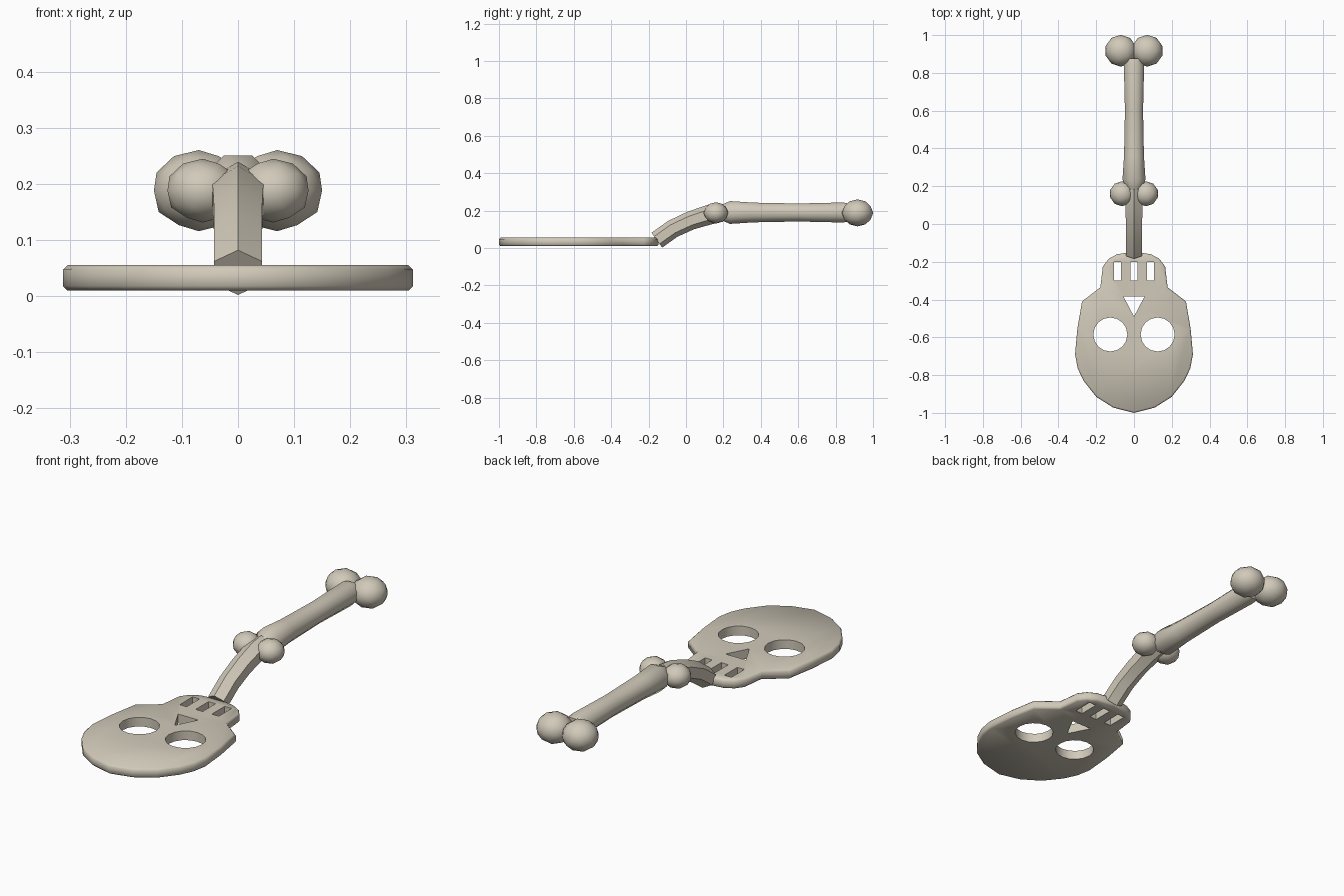
import bpy, bmesh, math
from mathutils import Vector

if "Cube" in bpy.data.objects:
    bpy.data.objects.remove(bpy.data.objects["Cube"], do_unlink=True)

bone = bpy.data.materials.new("aged_bone")
bone.use_nodes = True
bone.diffuse_color = (0.64, 0.59, 0.49, 1)
bone.node_tree.nodes["Principled BSDF"].inputs["Base Color"].default_value = (0.64, 0.59, 0.49, 1)


def make(name, bm):
    bmesh.ops.recalc_face_normals(bm, faces=bm.faces[:])
    mesh = bpy.data.meshes.new(name)
    bm.to_mesh(mesh)
    bm.free()
    obj = bpy.data.objects.new(name, mesh)
    bpy.context.collection.objects.link(obj)
    mesh.materials.append(bone)
    return obj


def smooth(obj, angle):
    bpy.ops.object.select_all(action='DESELECT')
    obj.select_set(True)
    bpy.context.view_layer.objects.active = obj
    bpy.ops.object.shade_smooth_by_angle(angle=math.radians(angle))


def add_prism(bm, points, z0, z1):
    face = bm.faces.new([bm.verts.new((x, y, z0)) for x, y in points])
    new = bmesh.ops.extrude_face_region(bm, geom=[face])["geom"]
    bmesh.ops.translate(bm, verts=[v for v in new if isinstance(v, bmesh.types.BMVert)],
                        vec=(0, 0, z1 - z0))


def tube(name, path, sides, phase, angle):
    """Loft a regular polygon along (y, z, radius) stations in the x = 0 plane."""
    bm = bmesh.new()
    rings = []
    for i, (y, z, r) in enumerate(path):
        a, b = path[max(i - 1, 0)], path[min(i + 1, len(path) - 1)]
        along = Vector((0, b[0] - a[0], b[1] - a[1])).normalized()
        up = Vector((1, 0, 0)).cross(along)
        ring = []
        for k in range(sides):
            t = 2 * math.pi * (k + phase) / sides
            ring.append(bm.verts.new(Vector((r * math.sin(t), y, z)) + up * r * math.cos(t)))
        rings.append(ring)
    for low, high in zip(rings, rings[1:]):
        for k in range(sides):
            n = (k + 1) % sides
            bm.faces.new((low[k], low[n], high[n], high[k]))
    bm.faces.new(rings[0])
    bm.faces.new(rings[-1])
    smooth(make(name, bm), angle)


# Skull-shaped blade: half outline mirrored, then a chamfered rim
half = [(0.09, -0.16), (0.135, -0.185), (0.165, -0.225), (0.178, -0.335), (0.275, -0.41),
        (0.3, -0.555), (0.312, -0.69), (0.298, -0.765), (0.267, -0.83), (0.2, -0.915),
        (0.11, -0.972)]
outline = [(0, -0.147)] + half + [(0, -1.0)] + [(-x, y) for x, y in reversed(half)]
bm = bmesh.new()
add_prism(bm, outline, 0.01, 0.055)
rim = [e for e in bm.edges if abs(e.verts[0].co.z - e.verts[1].co.z) < 0.001]
bmesh.ops.bevel(bm, geom=rim, offset=0.008, segments=1, affect='EDGES')
blade = make("skull_blade", bm)

# Eye, nose and tooth openings
bm = bmesh.new()
for side in (-1, 1):
    add_prism(bm, [(side * 0.125 + 0.09 * math.cos(k * math.pi / 8),
                    -0.585 + 0.09 * math.sin(k * math.pi / 8)) for k in range(16)], -0.1, 0.2)
add_prism(bm, [(-0.055, -0.385), (0.055, -0.385), (0, -0.49)], -0.1, 0.2)
for x in (-0.087, 0, 0.087):
    add_prism(bm, [(x - 0.019, -0.2), (x + 0.019, -0.2),
                   (x + 0.019, -0.3), (x - 0.019, -0.3)], -0.1, 0.2)
cutter = make("opening_cutter", bm)
cutter.hide_render = True
cutter.hide_set(True)
cut = blade.modifiers.new("openings", 'BOOLEAN')
cut.operation = 'DIFFERENCE'
cut.solver = 'EXACT'
cut.object = cutter
bpy.context.view_layer.objects.active = blade
blade.select_set(True)
bpy.ops.object.modifier_apply(modifier="openings")
bpy.data.objects.remove(cutter, do_unlink=True)
smooth(blade, 50)

# Curved six-sided neck
tube("neck", [(-0.156, 0.042, 0.049), (-0.07, 0.103, 0.049), (0.025, 0.147, 0.05),
              (0.13, 0.18, 0.053), (0.19, 0.19, 0.05)], 6, 0, 30)

# Flared bone shaft of the handle
tube("handle_shaft", [(0.18, 0.19, 0.04), (0.235, 0.19, 0.066), (0.36, 0.19, 0.057),
                      (0.6, 0.19, 0.052), (0.84, 0.19, 0.058), (0.875, 0.19, 0.05)], 8, 0.5, 50)

# Paired knuckles at both ends of the bone
for label, x, y, r in (("inner", 0.063, 0.16, 0.066), ("outer", 0.07, 0.917, 0.084)):
    for side, word in ((1, "left"), (-1, "right")):
        bm = bmesh.new()
        bmesh.ops.create_icosphere(bm, subdivisions=2, radius=r)
        bmesh.ops.scale(bm, verts=bm.verts[:], vec=(side, 1, 0.86))
        bmesh.ops.translate(bm, verts=bm.verts[:], vec=(side * x, y, 0.188))
        smooth(make(f"{label}_knuckle_{word}", bm), 60)
